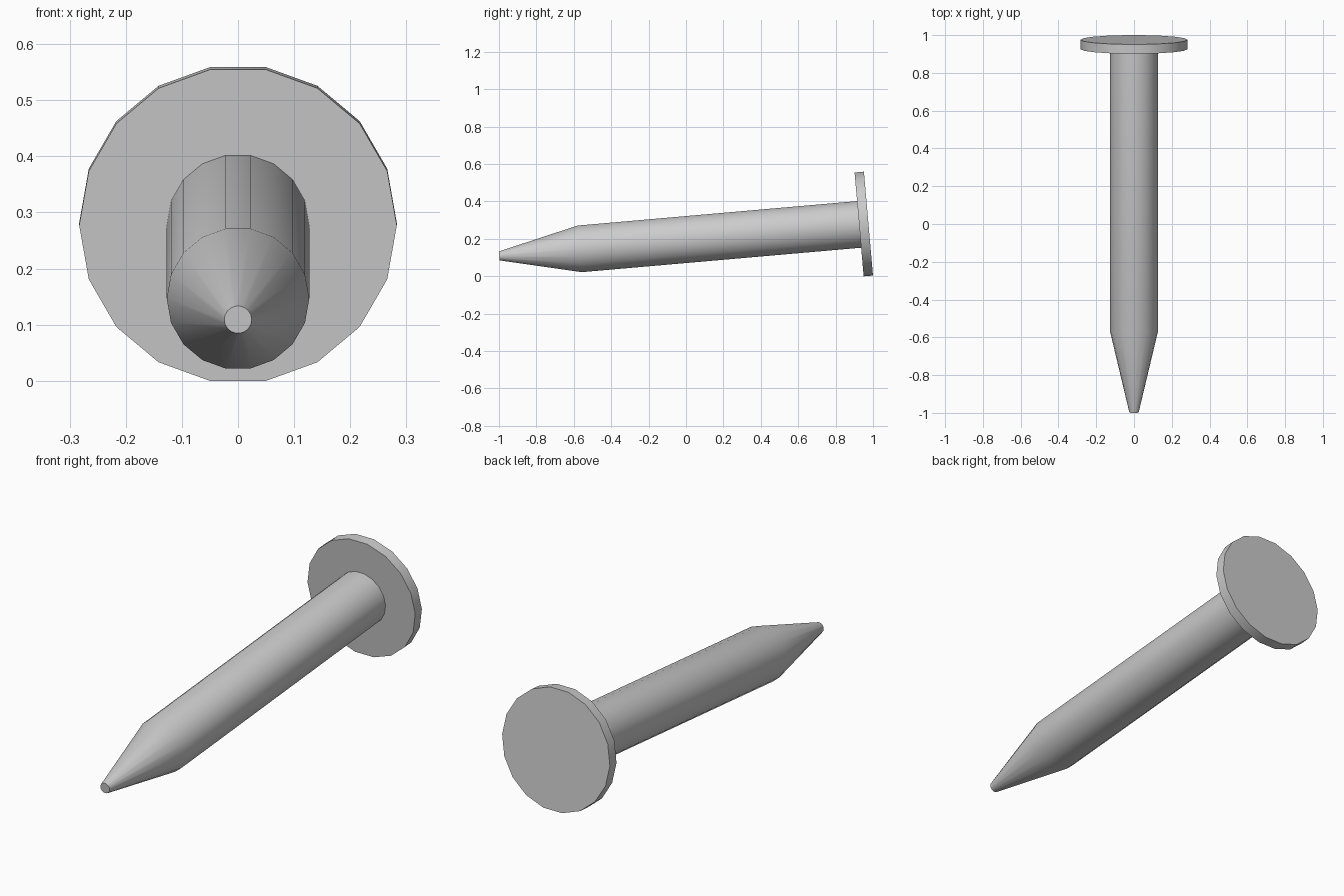
import bpy, bmesh, math
from mathutils import Matrix

if "Cube" in bpy.data.objects:
    bpy.data.objects.remove(bpy.data.objects["Cube"])

SIDES = 18
TILT = math.radians(5)          # the nail rests on its head rim, tip lower
TIP = (0, -0.998, 0.109)

# (radius, distance from tip) along the nail axis
PROFILE = [(0.0245, 0.0), (0.127, 0.431), (0.127, 1.931),
           (0.283, 1.931), (0.283, 1.981)]


def lathe(name, profile, sides):
    """Turn a profile around local Z into a closed solid."""
    bm = bmesh.new()
    rings = []
    for r, h in profile:
        rings.append([bm.verts.new((r * math.cos(2 * math.pi * i / sides),
                                    r * math.sin(2 * math.pi * i / sides), h))
                      for i in range(sides)])
    for a, b in zip(rings, rings[1:]):
        for i in range(sides):
            j = (i + 1) % sides
            bm.faces.new((a[i], a[j], b[j], b[i]))
    bm.faces.new(rings[0][::-1])
    bm.faces.new(rings[-1])
    bmesh.ops.recalc_face_normals(bm, faces=bm.faces[:])
    mesh = bpy.data.meshes.new(name)
    bm.to_mesh(mesh)
    bm.free()
    obj = bpy.data.objects.new(name, mesh)
    bpy.context.collection.objects.link(obj)
    return obj


# Nail: blunt tip, tapered point, shank and flat head
nail = lathe("nail", PROFILE, SIDES)
nail.data.transform(Matrix.Translation(TIP)
                    @ Matrix.Rotation(TILT - math.pi / 2, 4, 'X'))

# Smooth sides with crisp head and tip edges
bpy.context.view_layer.objects.active = nail
nail.select_set(True)
bpy.ops.object.shade_smooth_by_angle(angle=math.radians(30))
